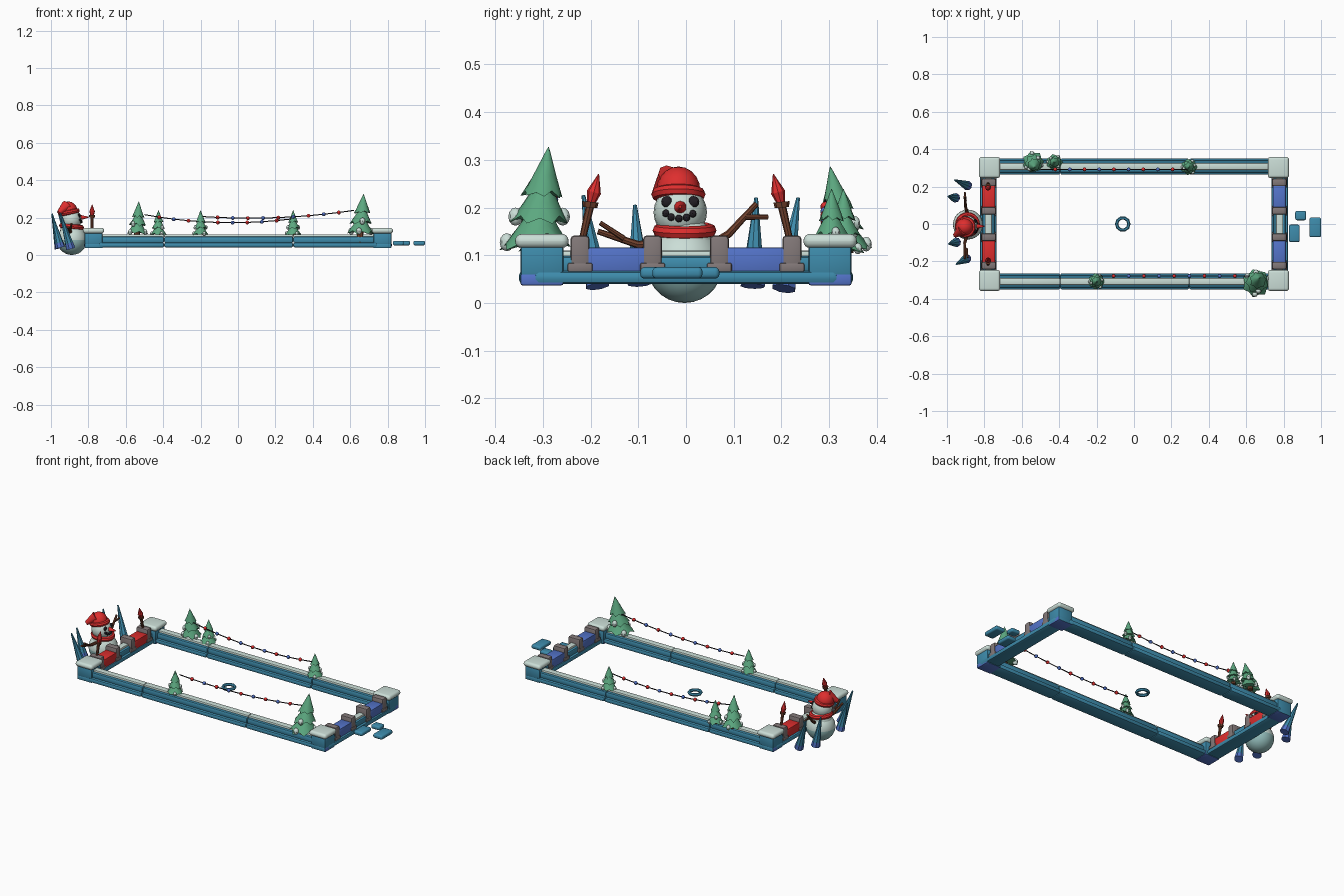
import bpy, bmesh, math, random
from mathutils import Vector, Matrix

if "Cube" in bpy.data.objects:
    bpy.data.objects.remove(bpy.data.objects["Cube"])

random.seed(4)


def material(name, rgb):
    m = bpy.data.materials.new(name)
    m.diffuse_color = [(c / 255 / 12.92 if c < 11 else ((c / 255 + .055) / 1.055) ** 2.4) for c in rgb] + [1]
    m.use_nodes = True
    m.node_tree.nodes["Principled BSDF"].inputs["Base Color"].default_value = m.diffuse_color
    return m


TEAL = material("ice_teal", (62, 140, 172))
BLUE = material("deep_blue", (84, 116, 202))
RED = material("red", (222, 46, 46))
SNOW = material("snow", (203, 222, 215))
ICE = material("pale_ice", (148, 190, 188))
GREEN = material("pine_green", (92, 168, 128))
BROWN = material("bark_brown", (112, 64, 44))
GREY = material("stone_grey", (130, 120, 120))
BLACK = material("coal_black", (34, 30, 36))


def finish(name, bm, *mats):
    bmesh.ops.recalc_face_normals(bm, faces=bm.faces)
    me = bpy.data.meshes.new(name)
    bm.to_mesh(me)
    bm.free()
    ob = bpy.data.objects.new(name, me)
    for m in mats:
        me.materials.append(m)
    bpy.context.collection.objects.link(ob)
    return ob


def box(name, c, size, mat, bevel=.004, segs=2):
    bm = bmesh.new()
    bmesh.ops.create_cube(bm, size=1, matrix=Matrix.Translation(c) @ Matrix.Diagonal((*size, 1)))
    if bevel:
        bmesh.ops.bevel(bm, geom=bm.edges[:], offset=bevel, segments=segs, affect='EDGES', profile=.5)
    return finish(name, bm, mat)


def rod(name, a, b, r0, r1, mat, segs=8):
    a, b = Vector(a), Vector(b)
    d = b - a
    bm = bmesh.new()
    M = Matrix.Translation((a + b) / 2) @ d.to_track_quat('Z', 'Y').to_matrix().to_4x4()
    bmesh.ops.create_cone(bm, cap_ends=True, segments=segs, radius1=r0, radius2=r1, depth=d.length, matrix=M)
    return finish(name, bm, mat)


def ball(name, c, size, mat, u=16, v=10):
    if not isinstance(size, tuple):
        size = (size,) * 3
    bm = bmesh.new()
    bmesh.ops.create_uvsphere(bm, u_segments=u, v_segments=v, radius=1,
                              matrix=Matrix.Translation(c) @ Matrix.Diagonal((*size, 1)))
    return finish(name, bm, mat)


def ring(name, c, R, r, mat, n=20, m=8, tilt=0):
    bm = bmesh.new()
    rot = Matrix.Rotation(tilt, 3, 'Y')
    g = []
    for i in range(n):
        a = math.tau * i / n
        row = []
        for j in range(m):
            b = math.tau * j / m
            k = R + r * math.cos(b)
            row.append(bm.verts.new(Vector(c) + rot @ Vector((k * math.cos(a), k * math.sin(a), r * math.sin(b)))))
        g.append(row)
    for i in range(n):
        for j in range(m):
            p, q = g[i], g[(i + 1) % n]
            bm.faces.new((p[j], q[j], q[(j + 1) % m], p[(j + 1) % m]))
    return finish(name, bm, mat)


# rails: wide ice base, narrower upper course, snow strip on top
def rail(name, a, b, fixed, along_x):
    for part, z0, z1, w, mat, bev in (("base", .04, .067, .087, TEAL, .01),
                                      ("course", .064, .098, .064, TEAL, .009),
                                      ("snow", .093, .11, .037, SNOW, .006)):
        mid, ln, z = (a + b) / 2, b - a, (z0 + z1) / 2
        c = (mid, fixed, z) if along_x else (fixed, mid, z)
        s = (ln, w, z1 - z0) if along_x else (w, ln, z1 - z0)
        box(f"{name}_{part}", c, s, mat, bev)


for s in (-1, 1):
    for i, (a, b) in enumerate(((-.745, -.395), (-.395, .295), (.295, .745))):
        rail(f"side_rail_{i}", a, b, s * .307, True)
    rail("end_rail", -.318, .318, s * .779, False)
    # corner posts: foot is blue on its end and under sides
    for t in (-1, 1):
        foot = box("corner_post_foot", (s * .772, t * .302, .049), (.095, .09, .024), TEAL, .004)
        foot.data.materials.append(BLUE)
        for p in foot.data.polygons:
            p.material_index = int(abs(p.normal.x) > .7 or p.normal.z < -.7)
        box("corner_post", (s * .772, t * .302, .09), (.095, .09, .068), TEAL, .006)
        box("corner_snow_cap", (s * .772, t * .302, .13), (.113, .112, .03), SNOW, .0145, 4)
        # goal walls and stone blocks
        box("goal_wall", (s * .777, t * .145, .09), (.07, .13, .052), RED if s < 0 else BLUE, .004)
        for y in (t * .07, t * .222):
            box("stone_block", (s * .777, y, .103), (.076, .04, .077), GREY, .008)
            box("stone_base", (s * .777, y, .074), (.08, .052, .02), GREY, .004)

# torches on the red end
for t in (-1, 1):
    rod("torch_stick", (-.78, t * .218, .13), (-.78, t * .2, .208), .007, .009, BROWN)
    rod("torch_cup", (-.78, t * .201, .2), (-.78, t * .2, .212), .015, .017, BROWN)
    rod("torch_flame_low", (-.78, t * .199, .21), (-.78, t * .193, .232), .009, .015, RED)
    rod("torch_flame_tip", (-.78, t * .193, .232), (-.78, t * .183, .27), .015, .001, RED)

# centre ring and stepping tiles
ring("centre_ring", (-.06, 0, .06), .033, .009, TEAL, 10, 6)
for x, y, w, d in ((.857, -.05, .058, .092), (.891, .045, .058, .05), (.969, -.018, .062, .105)):
    box("stepping_tile", (x, y, .063), (w, d, .024), TEAL, .009, 3)

# ice spikes: blue foot, teal upper part
for a, b in (((-.89, .205, .03), (-.958, .235, .22)), ((-.955, .14, .035), (-.994, .147, .22)),
             ((-.95, -.098, .04), (-.99, -.107, .205)), ((-.895, -.185, .035), (-.95, -.215, .225))):
    m = Vector(a).lerp(Vector(b), .16)
    rod("ice_spike_foot", a, m, .026, .0225, BLUE, 8)
    rod("ice_spike", m, b, .0225, .004, TEAL, 8)


# pine trees: trunk, drooping star-shaped tiers and snow clumps
def tree(x, y, z0, top, r, lean=(0, 0), turn=0):
    h = top - z0
    rod("tree_trunk", (x, y, z0 - .04 * (h > .2)), (x, y, z0 + h * .4), r * .28, r * .2, BROWN)
    tiers = ((.02, .55, 1), (.26, .77, .82), (.5, 1, .6))
    for k, (b, t, f) in enumerate(tiers):
        bm = bmesh.new()
        n, R = 14, r * f

        def at(rad, ang, u):
            return Vector((x + lean[0] * u + rad * math.cos(ang), y + lean[1] * u + rad * math.sin(ang), z0 + h * u))
        rows = []
        for q, u in ((.14, t - .07), (.6, b + .2), (1, b + .02)):
            row = []
            for i in range(n):
                low = i % 2 == 0
                rad = R * q * (1 if low else 1 - .17 * q)
                uu = u + (0 if low else .06 * q) + random.uniform(-.02, .02) * q
                row.append(bm.verts.new(at(rad, math.tau * i / n + k * .5, uu)))
            rows.append(row)
        tip, bot = bm.verts.new(at(0, 0, t)), bm.verts.new(at(0, 0, b + .08))
        for i in range(n):
            j = (i + 1) % n
            bm.faces.new((tip, rows[0][i], rows[0][j]))
            bm.faces.new((bot, rows[2][j], rows[2][i]))
            for p, q in zip(rows, rows[1:]):
                bm.faces.new((p[i], q[i], q[j], p[j]))
        finish("tree_foliage", bm, GREEN)
        for i in range((3, 2, 0)[k]):
            ang = math.tau * i / (3 - k) + k * 1.3 + turn
            ball("tree_snow", at(R * .8, ang, b + .08), (r * .2, r * .2, h * .085), SNOW, 8, 6)


tree(-.54, .335, .105, .287, .058, (.01, -.033), -.4)
tree(-.425, .33, .1, .24, .045, turn=1)
tree(-.2, -.307, .1, .24, .045, turn=-1)
tree(.295, .305, .1, .24, .045, turn=-1)
tree(.652, -.318, .105, .328, .076, (.02, .03), .4)


# light strings: sagging wire with alternating bulbs
def lights(a, b, sag, n):
    a, b = Vector(a), Vector(b)
    pts = [a.lerp(b, i / n) - Vector((0, 0, sag * 4 * (i / n) * (1 - i / n))) for i in range(n + 1)]
    for i in range(n):
        rod("light_wire", pts[i], pts[i + 1], .003, .003, BLACK, 5)
        if i:
            ball("light_bulb", pts[i], .0105, RED if i % 2 else BLUE, 8, 6)


lights((-.5, .292, .215), (.285, .292, .192), .03, 10)
lights((-.19, -.278, .205), (.62, -.278, .238), .022, 10)

# snow figure: stacked balls, icy underside, scarf and hat
X, Y, HZ, HR = -.892, -.012, .19, .056
body = ball("snow_body", (-.888, -.003, .08), .08, SNOW, 24, 14)
body.data.materials.append(ICE)
for p in body.data.polygons:
    p.material_index = int(p.center.z < .075)
ball("snow_chest", (-.89, -.003, .122), .062, SNOW, 20, 12)
ball("snow_head", (X, Y, HZ), HR, SNOW, 20, 12)
ring("scarf", (-.89, -.003, .152), .053, .014, RED, 20, 8, .1)
ring("hat_brim", (-.902, -.016, .228), .044, .013, RED, 20, 8, -.2)
ball("hat_crown", (-.907, -.016, .236), (.048, .046, .05), RED, 16, 10)
rod("hat_tail", (-.915, -.03, .262), (-.958, -.062, .225), .032, .012, RED, 10)


def on_head(dy, z, r, name):
    dz = z - HZ
    ball(name, (X + math.sqrt(HR ** 2 - dy ** 2 - dz ** 2), Y + dy, z), (.007, r, r), BLACK, 8, 6)


for dy in (-.028, .028):
    on_head(dy, .212, .012, "eye")
for dy, z in ((-.03, .188), (-.019, .18), (-.003, .177), (.013, .179), (.026, .187)):
    on_head(dy, z, .008, "mouth_coal")
rod("nose", (X + .045, Y, .2), (-.8, Y, .202), .015, .003, RED, 10)

# stick arms with twigs
for pts in (((-.89, -.05, .125), (-.905, -.1, .122), (-.905, -.185, .15), (-.895, -.13, .135), (-.89, -.18, .168)),
            ((-.89, .05, .12), (-.9, .09, .145), (-.905, .148, .208), (-.9, .125, .18), (-.905, .172, .18))):
    rod("arm_lower", pts[0], pts[1], .009, .008, BROWN)
    rod("arm_upper", pts[1], pts[2], .008, .006, BROWN)
    rod("arm_twig", pts[3], pts[4], .006, .005, BROWN)
    ball("arm_joint", pts[1], .008, BROWN, 8, 6)

# smooth shading with sharp edges kept
bpy.ops.object.select_all(action='SELECT')
bpy.context.view_layer.objects.active = bpy.context.selected_objects[0]
bpy.ops.object.shade_smooth_by_angle(angle=math.radians(38))
